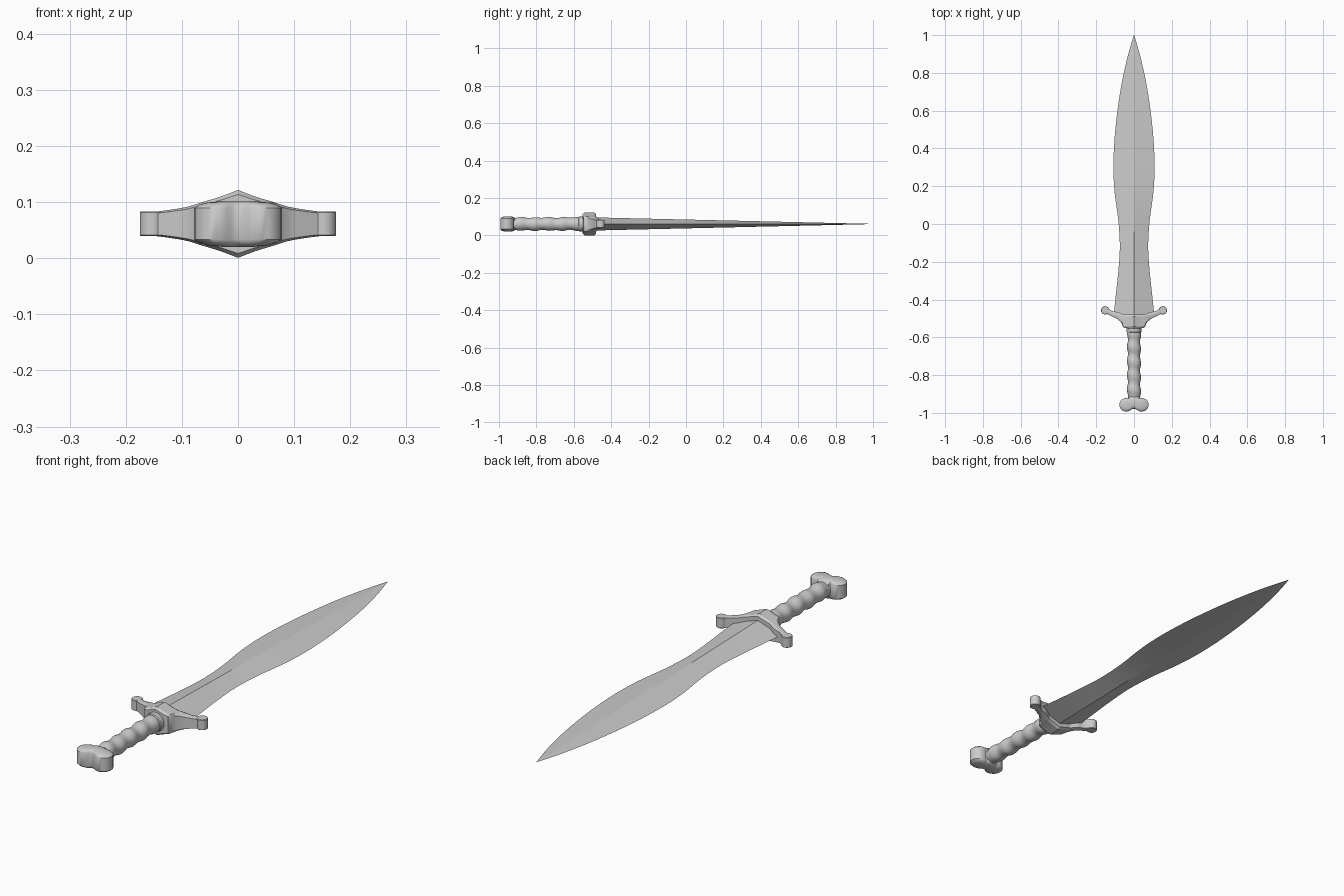
import bpy, bmesh
from math import sin, cos, pi, radians

if "Cube" in bpy.data.objects:
    bpy.data.objects.remove(bpy.data.objects["Cube"])

ZC = 0.0612  # height of the sword's middle plane

steel = bpy.data.materials.new("plain_grey")
steel.use_nodes = True
steel.diffuse_color = (0.6, 0.6, 0.6, 1)
steel.node_tree.nodes["Principled BSDF"].inputs["Base Color"].default_value = (0.6, 0.6, 0.6, 1)


def loft(name, rings, angle=30):
    """Skin a list of equal closed rings and cap both ends."""
    bm = bmesh.new()
    loops = [[bm.verts.new((x, y, z + ZC)) for x, y, z in ring] for ring in rings]
    n = len(loops[0])
    for a, b in zip(loops, loops[1:]):
        for i in range(n):
            j = (i + 1) % n
            bm.faces.new((a[i], a[j], b[j], b[i]))
    bm.faces.new(loops[0][::-1])
    bm.faces.new(loops[-1])
    bmesh.ops.recalc_face_normals(bm, faces=bm.faces)
    mesh = bpy.data.meshes.new(name)
    bm.to_mesh(mesh)
    bm.free()
    obj = bpy.data.objects.new(name, mesh)
    bpy.context.collection.objects.link(obj)
    mesh.materials.append(steel)
    bpy.ops.object.select_all(action='DESELECT')
    obj.select_set(True)
    bpy.context.view_layer.objects.active = obj
    bpy.ops.object.shade_smooth_by_angle(angle=radians(angle))
    return obj


def spline(keys, steps):
    """Catmull-Rom curve through rows of numbers."""
    out = []
    for i in range(len(keys) - 1):
        p0, p1 = keys[max(i - 1, 0)], keys[i]
        p2, p3 = keys[i + 1], keys[min(i + 2, len(keys) - 1)]
        for s in range(steps):
            t = s / steps
            out.append([0.5 * (2 * b + (c - a) * t + (2 * a - 5 * b + 4 * c - d) * t * t
                               + (3 * b - a - 3 * c + d) * t ** 3)
                        for a, b, c, d in zip(p0, p1, p2, p3)])
    return out + [list(keys[-1])]


def ellipse(y, rx, rz, n=24):
    return [(rx * cos(2 * pi * i / n), y, rz * sin(2 * pi * i / n)) for i in range(n)]


# Leaf-shaped blade with a diamond section: (y, half width)
outline = [(-0.49, 0.108), (-0.4, 0.099), (-0.25, 0.083), (-0.12, 0.075), (0.02, 0.083),
           (0.17, 0.103), (0.32, 0.109), (0.5, 0.099), (0.7, 0.073), (0.87, 0.038), (1.0, 0.001)]
blade = []
for y, w in spline(outline, 4):
    h = 0.0005 + 0.0345 * (1 - y) / 1.49
    blade.append([(w, y, 0), (0, y, h), (-w, y, 0), (0, y, -h)])
loft("blade", blade, 8)

# Guard swept sideways: (x, front y, back y, half thickness)
half = spline([(0, -0.552, -0.48, 0.0605), (0.03, -0.552, -0.48, 0.049),
               (0.056, -0.548, -0.479, 0.041), (0.066, -0.525, -0.475, 0.038),
               (0.088, -0.504, -0.466, 0.031), (0.115, -0.49, -0.461, 0.026),
               (0.148, -0.474, -0.439, 0.0215)], 3)
stations = [(-x, f, b, h) for x, f, b, h in half[:0:-1]] + half
guard = []
for x, f, b, h in stations:
    e = 0.87 * h
    guard.append([(x, f, -e), (x, f + 0.01, -h), (x, b - 0.01, -h), (x, b, -e),
                  (x, b, e), (x, b - 0.01, h), (x, f + 0.01, h), (x, f, e)])
loft("guard", guard, 25)

# Round knobs at the guard's ends
for side, label in ((1, "left"), (-1, "right")):
    knob = [[(side * 0.153 + r * cos(2 * pi * i / 24), -0.457 + r * sin(2 * pi * i / 24), z)
             for i in range(24)]
            for r, z in ((0.02, -0.022), (0.022, -0.02), (0.022, 0.02), (0.02, 0.022))]
    loft(label + "_guard_knob", knob)

# Collar below the guard
loft("collar", [ellipse(y, r, r) for y, r in
                ((-0.575, 0.034), (-0.571, 0.039), (-0.558, 0.04), (-0.545, 0.04))])

# Grip with a lumpy spiral wrap
grip = []
for k in range(61):
    y = -0.93 + 0.365 * k / 60
    ring = []
    for x, _, z in ellipse(y, 1, 1, 28):
        a = 2 * pi * y / 0.075
        r = 0.0345 + 0.0025 * (sin(a) + 0.6 * x * cos(a) + 0.5 * z * cos(0.6 * a))
        ring.append((r * x, y, r * z))
    grip.append(ring)
loft("grip", grip, 40)

# Two-lobed pommel: right half of the outline, then mirrored
right = [(0.0, -0.978)]
for i in range(15):
    a = radians(-140 + 245 * i / 14)
    right.append((0.04 + 0.038 * cos(a), -0.957 + 0.036 * sin(a)))
right += [(0.027, -0.917), (0.015, -0.914), (0, -0.913)]
plan = right + [(-x, y) for x, y in right[-2:0:-1]]
pommel = []
for s, z in ((0.35, -0.041), (0.7, -0.038), (0.9, -0.034), (1, -0.028),
             (1, 0.028), (0.9, 0.034), (0.7, 0.038), (0.35, 0.041)):
    pommel.append([(x * s, -0.95 + (y + 0.95) * s, z) for x, y in plan])
loft("pommel", pommel, 35)
